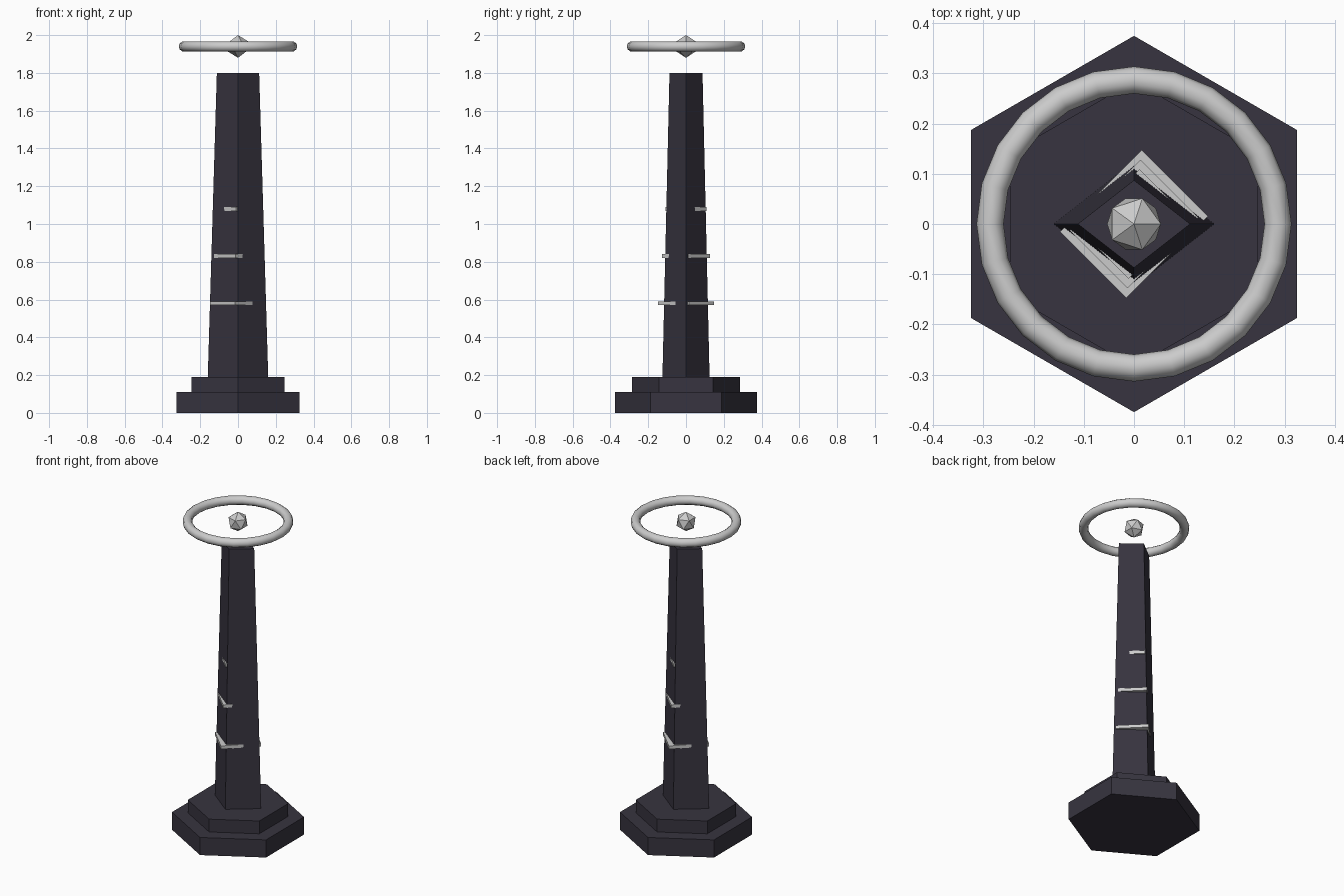
import bpy, math

if "Cube" in bpy.data.objects:
    bpy.data.objects.remove(bpy.data.objects["Cube"])

stone = bpy.data.materials.new("dark_stone")
stone.diffuse_color = (0.038, 0.034, 0.050, 1)
stone.use_nodes = True
stone.node_tree.nodes["Principled BSDF"].inputs["Base Color"].default_value = stone.diffuse_color


def prism(name, sides, r1, r2, z0, z1, spin=0.0, squash=1.0):
    """Straight or tapered prism between two heights."""
    bpy.ops.mesh.primitive_cone_add(vertices=sides, radius1=r1, radius2=r2,
                                    depth=z1 - z0, location=(0, 0, (z0 + z1) / 2),
                                    rotation=(0, 0, spin))
    ob = bpy.context.object
    ob.name = name
    ob.scale.y = squash
    ob.data.materials.append(stone)
    return ob


# Stepped hexagonal base, corners on the y axis
prism("base_lower", 6, 0.375, 0.375, 0, 0.11)
prism("base_upper", 6, 0.285, 0.285, 0.11, 0.19)

# Tapered diamond-plan shaft
prism("shaft", 4, 0.16, 0.112, 0.19, 1.80, squash=0.78)

# Bands cutting through the shaft at 45 degrees
for i, depth in enumerate((0.23, 0.20, 0.17)):
    bpy.ops.mesh.primitive_cube_add(size=1, location=(0, 0, 0.58 + 0.25 * i),
                                    rotation=(0, 0, math.radians(45)))
    band = bpy.context.object
    band.name = f"band_{i + 1}"
    band.scale = (depth, depth * 0.815, 0.02)

# Floating ring
bpy.ops.mesh.primitive_torus_add(major_segments=24, minor_segments=10,
                                 major_radius=0.287, minor_radius=0.027,
                                 location=(0, 0, 1.94))
bpy.context.object.name = "floating_ring"
bpy.ops.object.shade_smooth()

# Faceted crystal in the ring's centre
bpy.ops.mesh.primitive_ico_sphere_add(subdivisions=1, radius=0.06, location=(0, 0, 1.94))
bpy.context.object.name = "crystal"
